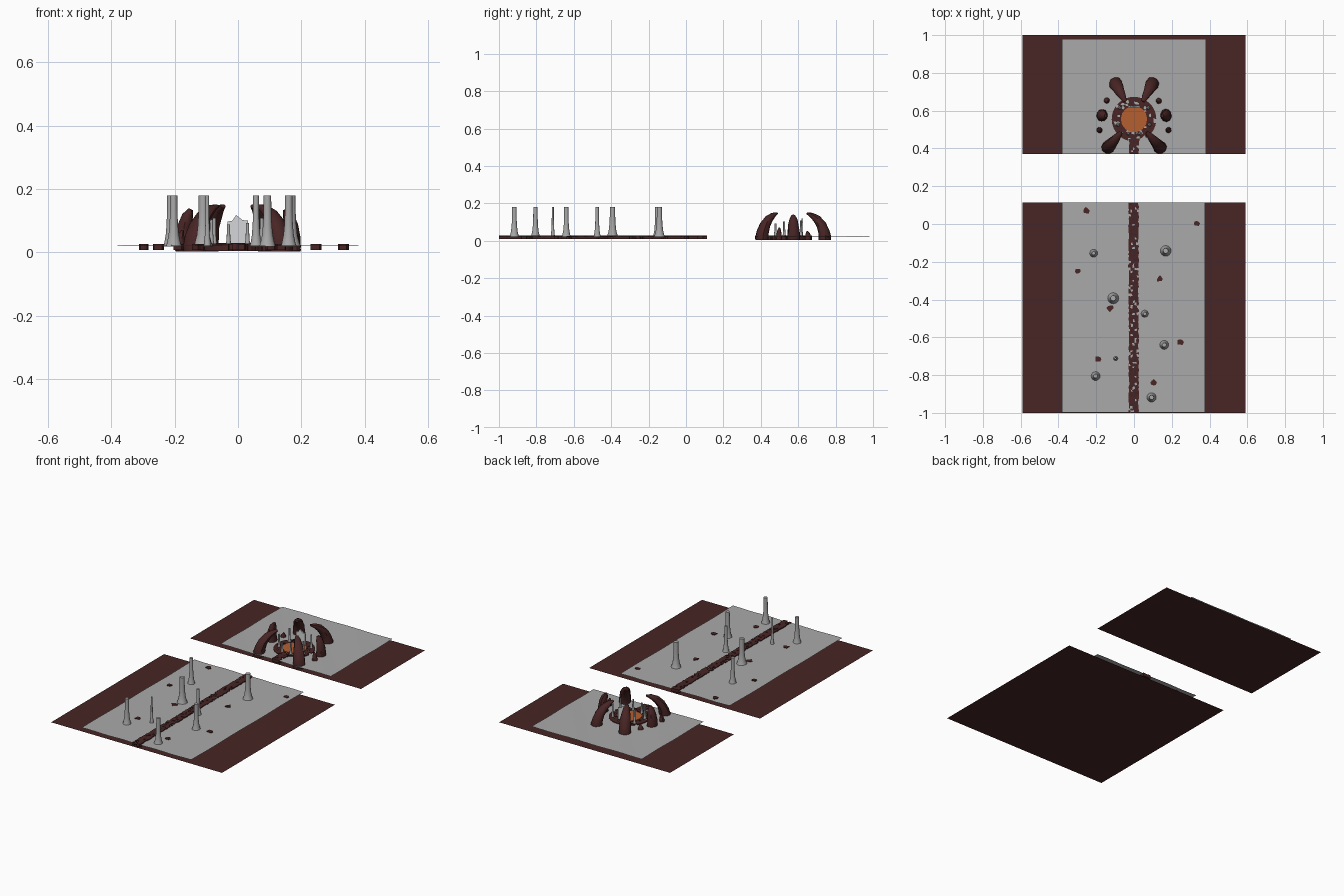
import bpy, bmesh, math, random
from mathutils import Vector

if "Cube" in bpy.data.objects:
    bpy.data.objects.remove(bpy.data.objects["Cube"])

random.seed(7)


def material(name, rgb):
    m = bpy.data.materials.new(name)
    m.diffuse_color = (*rgb, 1)
    m.use_nodes = True
    m.node_tree.nodes["Principled BSDF"].inputs["Base Color"].default_value = m.diffuse_color
    return m


DARK = material("dark red rock", (0.065, 0.018, 0.018))
GRAY = material("gray stone", (0.40, 0.40, 0.40))
ORANGE = material("orange glow", (0.46, 0.115, 0.03))
PALE = material("pale stone", (0.66, 0.67, 0.68))
CY = 0.56          # centre of the circle of claws
TOP = 0.022        # height of the gray floor


def finish(bm, name, mat, smooth=False):
    bmesh.ops.recalc_face_normals(bm, faces=bm.faces)
    me = bpy.data.meshes.new(name)
    bm.to_mesh(me)
    bm.free()
    me.materials.append(mat)
    ob = bpy.data.objects.new(name, me)
    bpy.context.collection.objects.link(ob)
    if smooth:
        bpy.context.view_layer.objects.active = ob
        ob.select_set(True)
        bpy.ops.object.shade_smooth_by_angle(angle=math.radians(40))
        ob.select_set(False)
    return ob


def sheet(name, x0, x1, y0, y1, z, mat, n=1, wave=0.0):
    """Flat or gently rolling rectangle."""
    bm = bmesh.new()
    rows = [[bm.verts.new((x0 + (x1 - x0) * i / n, y0 + (y1 - y0) * j / n,
                           z + wave * math.sin(i * 1.3 + j * 0.9)))
             for i in range(n + 1)] for j in range(n + 1)]
    for j in range(n):
        for i in range(n):
            bm.faces.new((rows[j][i], rows[j][i + 1], rows[j + 1][i + 1], rows[j + 1][i]))
    finish(bm, name, mat, wave > 0)


def skin(bm, rings):
    """Join equal rings of points into a closed, capped body."""
    vs = [[bm.verts.new(p) for p in r] for r in rings]
    k = len(vs[0])
    for a, b in zip(vs, vs[1:]):
        for i in range(k):
            bm.faces.new((a[i], a[(i + 1) % k], b[(i + 1) % k], b[i]))
    bm.faces.new(vs[0][::-1])
    bm.faces.new(vs[-1])


def cobbles(name, nu, nv, place, gaps, z0=0.008, z1=0.027):
    """Raised grid of jittered cells with random gaps; place(u, v) gives x, y."""
    bm = bmesh.new()
    g = []
    for j in range(nv + 1):
        row = []
        for i in range(nu + 1):
            ju = random.uniform(-.3, .3)
            jv = random.uniform(-.3, .3) if 0 < j < nv else 0
            x, y = place((i + ju) / nu, (j + jv) / nv)
            row.append(bm.verts.new((x, y, z1 + random.uniform(-.001, .001))))
        g.append(row)
    for j in range(nv):
        for i in range(nu):
            if random.random() > gaps:
                bm.faces.new((g[j][i], g[j][i + 1], g[j + 1][i + 1], g[j + 1][i]))
    bmesh.ops.delete(bm, geom=[v for v in bm.verts if not v.link_faces], context='VERTS')
    ext = bmesh.ops.extrude_face_region(bm, geom=bm.faces[:], use_keep_orig=True)
    for v in ext["geom"]:
        if isinstance(v, bmesh.types.BMVert):
            v.co.z = z0
    finish(bm, name, DARK)


def column(name, x, y, r, h, z0=TOP - 0.004):
    """Flared stone column."""
    prof = [(1, 0), (.86, .012), (.66, .035), (.53, .07), (.47, .11), (.46, 1)]
    bm = bmesh.new()
    skin(bm, [[(x + r * f * math.cos(a * math.tau / 16), y + r * f * math.sin(a * math.tau / 16),
                z0 + (h if t == 1 else t * h / 0.16)) for a in range(16)] for f, t in prof])
    finish(bm, name, GRAY, True)


def claw(name, angle, path):
    """Curved horn; path rows are distance from centre, z, half width, half depth."""
    a = math.radians(angle)
    out, side = Vector((math.cos(a), math.sin(a), 0)), Vector((-math.sin(a), math.cos(a), 0))
    bm = bmesh.new()
    rings = []
    for k, (r, z, w, d) in enumerate(path):
        r0, r1 = path[max(k - 1, 0)], path[min(k + 1, len(path) - 1)]
        tan = Vector((r1[0] - r0[0], r1[1] - r0[1])).normalized()
        across = Vector((0, 0, 1)) * -tan.x + out * tan.y if k else out
        c = Vector((0, CY, z)) + out * r
        rings.append([c + side * w * math.cos(t * math.tau / 10) * random.uniform(.92, 1.05)
                      + across * d * math.sin(t * math.tau / 10) for t in range(10)])
    skin(bm, rings)
    finish(bm, name, DARK, True)


# Ground and gray floor plates
sheet("front_ground", -.59, .59, -1, .113, 0, DARK)
sheet("back_ground", -.59, .59, .37, 1, 0, DARK)
sheet("front_floor", -.38, .375, -.998, .113, TOP, GRAY, 16, .0012)
sheet("back_floor", -.38, .38, .37, .98, TOP, GRAY, 12, .0012)

# Broken path down the middle
cobbles("front_path", 5, 90, lambda u, v: (-.028 + .052 * u, -1 + 1.113 * v), .12)
cobbles("back_path", 5, 7, lambda u, v: (-.026 + .05 * u, .37 + .08 * v), .12)

# Loose rock patches
for i, (x, y) in enumerate([(-.255, .07), (-.297, -.25), (.33, .003), (.137, -.29), (-.127, -.445),
                            (.243, -.625), (-.19, -.715), (.105, -.84)]):
    bm = bmesh.new()
    rs = [random.uniform(.011, .022) for _ in range(8)]
    skin(bm, [[(x + r * math.cos(k * math.tau / 8), y + r * math.sin(k * math.tau / 8), z)
               for k, r in enumerate(rs)] for z in (.008, .026)])
    finish(bm, f"rock_patch_{i}", DARK)

# Tall columns
for i, (x, y, r) in enumerate([(-.214, -.155, .022), (.168, -.142, .03), (-.11, -.393, .031),
                               (.057, -.475, .02), (.16, -.64, .025), (-.097, -.712, .012),
                               (-.203, -.805, .025), (.093, -.918, .026)]):
    column(f"column_{i}", x, y, r, .18 - TOP + .004)


# Stone ring and glowing pool
def ring(u, v):
    r, t = .066 + .052 * v, u * math.tau
    return r * math.cos(t), CY - .005 + r * math.sin(t)


cobbles("stone_ring", 44, 4, ring, .16, .004, .027)
bm = bmesh.new()
skin(bm, [[(.07 * math.cos(t * math.tau / 14), CY - .005 + .07 * math.sin(t * math.tau / 14), z)
           for t in range(14)] for z in (.016, .029)])
finish(bm, "glowing_pool", ORANGE)

# Large claws, leaning inward
big = [(.205, .003, .036, .034), (.207, .02, .036, .034), (.2, .05, .035, .03), (.185, .085, .032, .026),
       (.158, .117, .026, .021), (.125, .138, .018, .013), (.1, .146, .009, .006)]
for n, a in (("front_left", 228), ("front_right", 312), ("back_left", 118), ("back_right", 62)):
    claw(n + "_claw", a, big)

# Side claws, more upright
small = [(.168, .003, .034, .03), (.17, .02, .034, .03), (.172, .05, .032, .026), (.168, .085, .028, .023),
         (.16, .115, .022, .018), (.15, .136, .01, .008)]
claw("left_side_claw", 175, small)
claw("right_side_claw", 5, small)

# Small horns between the claws
for n, a, r, h in (("back_left", 147, .172, .05), ("back_right", 35, .16, .05),
                   ("front_left", 199, .193, .07), ("front_right", -19, .193, .07)):
    claw(n + "_small_horn", a, [(r, .005, .017, .016), (r, .025, .016, .015),
                                (r - .003, h * .75, .011, .01), (r - .008, h, .004, .004)])

# Thin pillars around the pool and the pale standing slab
for i, (x, y, h) in enumerate([(-.03, .478, .07), (.03, .478, .075), (-.084, .525, .085),
                               (.084, .525, .085), (-.075, .615, .09), (.075, .615, .09)]):
    column(f"pool_pillar_{i}", x, y, .011, h)
bm = bmesh.new()
outline = [(-.033, .028), (.033, .028), (.031, .1), (.014, .102), (-.006, .118), (-.018, .1), (-.033, .097)]
skin(bm, [[(x, y, z) for x, z in outline] for y in (.617, .625)])
finish(bm, "standing_slab", PALE)
